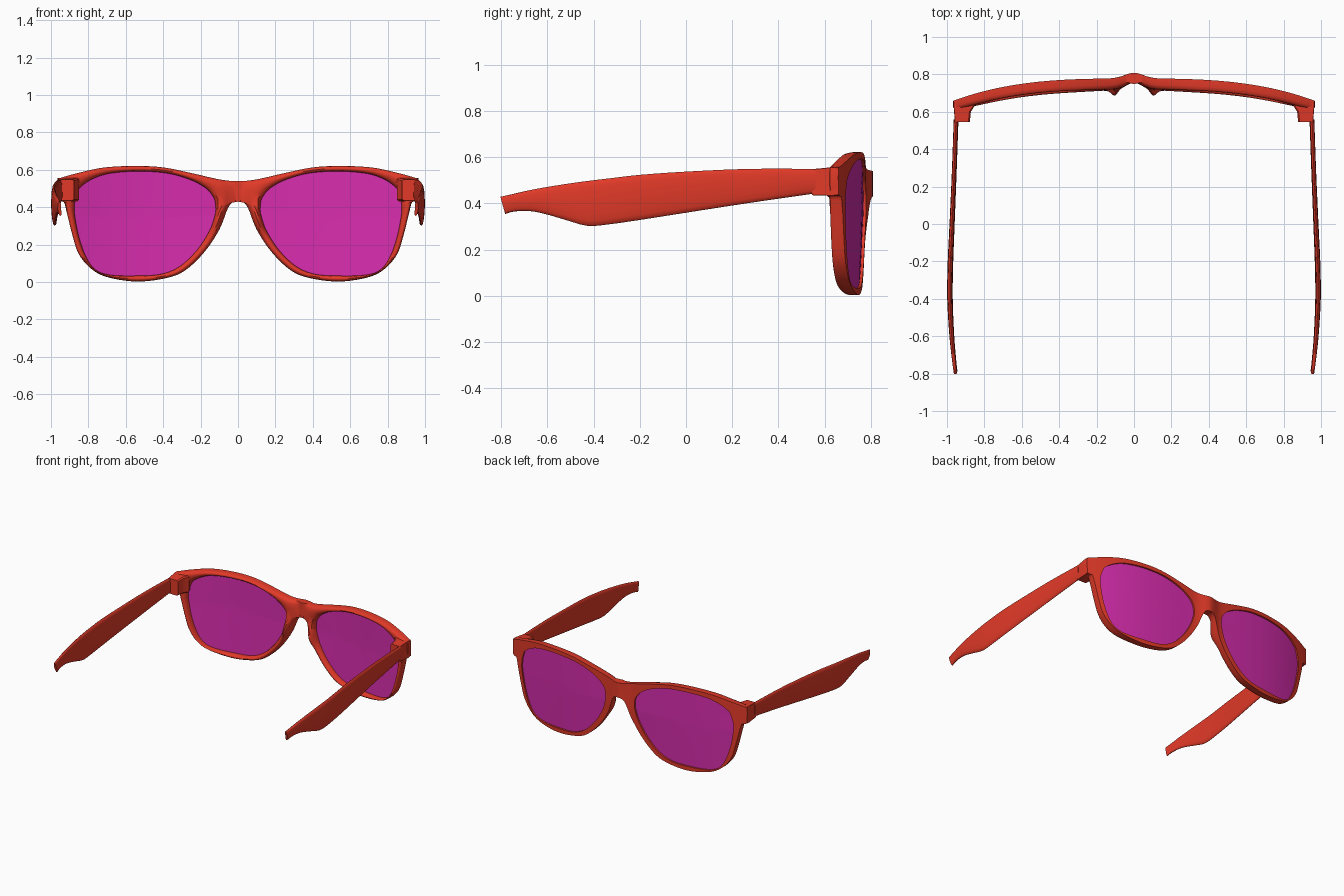
import bpy, bmesh, math
from mathutils import Vector

if "Cube" in bpy.data.objects:
    bpy.data.objects.remove(bpy.data.objects["Cube"])


def material(name, rgb):
    m = bpy.data.materials.new(name)
    m.diffuse_color = (*rgb, 1)
    m.use_nodes = True
    m.node_tree.nodes["Principled BSDF"].inputs["Base Color"].default_value = m.diffuse_color
    return m


RED = material("red plastic", (0.76, 0.042, 0.021))
MAGENTA = material("magenta lens", (0.68, 0.026, 0.42))


def spline(pts, steps):
    """Open Catmull-Rom curve through the points."""
    p = [Vector(q) for q in pts]
    p = [2 * p[0] - p[1]] + p + [2 * p[-1] - p[-2]]
    out = []
    for i in range(1, len(p) - 2):
        a, b, c, d = p[i - 1:i + 3]
        for s in range(steps):
            t = s / steps
            out.append(0.5 * (2 * b + (c - a) * t + (2 * a - 5 * b + 4 * c - d) * t * t
                              + (3 * b - a - 3 * c + d) * t ** 3))
    return out + [p[-2]]


def finish(name, bm, mat, angle=40):
    """Turn a right-hand half into a mirrored, smooth-shaded object."""
    bmesh.ops.recalc_face_normals(bm, faces=bm.faces)
    me = bpy.data.meshes.new(name)
    bm.to_mesh(me)
    bm.free()
    me.materials.append(mat)
    ob = bpy.data.objects.new(name, me)
    bpy.context.collection.objects.link(ob)
    bpy.ops.object.select_all(action='DESELECT')
    ob.select_set(True)
    bpy.context.view_layer.objects.active = ob
    bpy.ops.object.shade_smooth_by_angle(angle=math.radians(angle))
    mod = ob.modifiers.new("mirror", 'MIRROR')
    mod.use_clip = True
    mod.merge_threshold = 0.0005
    return ob


def loft(bm, rings, caps=True):
    """Skin closed rings of points, optionally capping both ends."""
    vs = [[bm.verts.new(p) for p in r] for r in rings]
    n = len(vs[0])
    for a, b in zip(vs, vs[1:]):
        for i in range(n):
            j = (i + 1) % n
            bm.faces.new((a[i], a[j], b[j], b[i]))
    if caps:
        bm.faces.new(vs[0])
        bm.faces.new(vs[-1])
    return vs


def front_y(x, z):
    """Wrapped front surface of the glasses, with a small bump at the bridge."""
    tilt = 0.012 * max(0, 1 - z / 0.35)
    return 0.778 - 0.132 * abs(x) ** 3 + 0.03 * math.exp(-(x / 0.07) ** 2) - tilt


# Matched outlines: outer x, outer z, lens x, lens z (bridge underside round to bridge top)
OUTLINE = [
    (0, .43, .120, .41), (.03, .425, .119, .385), (.056, .39, .123, .36),
    (.10, .28, .15, .28), (.18, .16, .216, .175), (.286, .06, .31, .085),
    (.39, .02, .41, .043), (.54, .003, .54, .034), (.69, .024, .68, .038),
    (.78, .067, .76, .065), (.85, .147, .81, .13), (.885, .25, .85, .24),
    (.915, .37, .873, .36), (.932, .43, .874, .41), (.962, .44, .872, .43),
    (.966, .545, .855, .485), (.945, .558, .84, .51), (.86, .582, .78, .55),
    (.72, .612, .69, .58), (.55, .621, .54, .592), (.40, .613, .38, .582),
    (.25, .583, .25, .545), (.12, .553, .17, .50), (.05, .542, .135, .46),
    (0, .54, .123, .435)]
curve = spline(OUTLINE, 5)

# Frame front: flat face forward, rounded back, thicker at the nose pads
bm = bmesh.new()
STEPS = (0, .12, .3, .5, .7, .88, 1)
rings = []
for ox, oz, ix, iz in curve:
    ox = max(0, ox)
    front, back = [], []
    for t in STEPS:
        x, z = ox + (ix - ox) * t, oz + (iz - oz) * t
        y = front_y(x, z)
        bulge = math.sqrt(max(0, 1 - (2 * t - 1) ** 2))
        if t < 0.5:
            bulge = max(bulge, 1 - min(1, x / 0.06))
        pad = 0.035 * math.exp(-((x - .105) / .035) ** 2 - ((z - .34) / .09) ** 2)
        front.append((x, y, z))
        back.append((x, y - 0.035 - (0.025 + pad) * bulge, z))
    rings.append(front + back[::-1])
verts = loft(bm, rings, caps=False)
a, b = verts[-1], verts[0]
n = len(a)
for i in range(n - 1):          # close the ring at the bridge, open on the mirror plane
    bm.faces.new((a[i], a[i + 1], b[i + 1], b[i]))
finish("frame_front", bm, RED)

# Lenses: concentric rings following the wrap of the frame
bm = bmesh.new()
cx, cz = 0.50, 0.32
rows = []
for s in (1.008, .8, .6, .4, .2):
    row = []
    for p in curve:
        x, z = cx + (p[2] - cx) * s, cz + (p[3] - cz) * s
        row.append((x, front_y(x, z) - 0.012, z))
    rows.append(row)
verts = loft(bm, rows, caps=False)
mid = bm.verts.new((cx, front_y(cx, cz) - 0.012, cz))
last = verts[-1]
for i in range(len(last)):
    bm.faces.new((last[i], last[(i + 1) % len(last)], mid))
# second, rear surface
back = bmesh.ops.duplicate(bm, geom=bm.verts[:] + bm.edges[:] + bm.faces[:])
bmesh.ops.translate(bm, vec=(0, -0.012, 0),
                    verts=[g for g in back["geom"] if isinstance(g, bmesh.types.BMVert)])
rim = [e for e in bm.edges if e.is_boundary]
bmesh.ops.bridge_loops(bm, edges=rim)
finish("lenses", bm, MAGENTA)

# Hinge blocks at the outer corners
bm = bmesh.new()
blocks = []
for y, x0, x1, z0, z1 in ((.545, .878, .958, .435, .548), (.60, .872, .962, .433, .553),
                          (.635, .85, .965, .432, .557), (.66, .86, .966, .436, .555)):
    c = .008
    blocks.append([(x0 + c, y, z0), (x1 - .002, y, z0), (x1, y, z0 + .002), (x1, y, z1 - .002),
                   (x1 - .002, y, z1), (x0 + c, y, z1), (x0, y, z1 - c), (x0, y, z0 + c)])
loft(bm, blocks)
finish("hinge_blocks", bm, RED, 35)

# Temple arms: top y, top z, bottom y, bottom z, outer x, thickness
ARM = [(.56, .549, .56, .443, .964, .024), (.276, .549, .276, .402, .974, .024),
       (0, .537, .017, .362, .986, .026), (-.2, .523, -.2, .328, .996, .028),
       (-.33, .508, -.35, .307, .999, .028), (-.415, .498, -.43, .303, .998, .028),
       (-.51, .485, -.52, .328, .993, .026), (-.61, .469, -.61, .354, .986, .024),
       (-.68, .456, -.674, .366, .979, .022), (-.75, .440, -.74, .365, .971, .020),
       (-.803, .428, -.782, .354, .964, .018)]
bm = bmesh.new()
rings = []
for ty, tz, by, bz, xo, th in spline(ARM, 3):
    ring = []
    for k in range(16):
        ang = math.tau * k / 16
        c, s = math.cos(ang), math.sin(ang)
        u = 0.5 + 0.5 * math.copysign(abs(s) ** 0.8, s)     # 0 bottom, 1 top
        w = math.copysign(abs(c) ** 0.7, c)                 # -1 inside, 1 outside
        x = xo - th / 2 + w * th / 2 - 0.010 * max(0, 0.5 - u)
        ring.append((x, by + (ty - by) * u, bz + (tz - bz) * u))
    rings.append(ring)
loft(bm, rings)
finish("temple_arms", bm, RED, 50)
